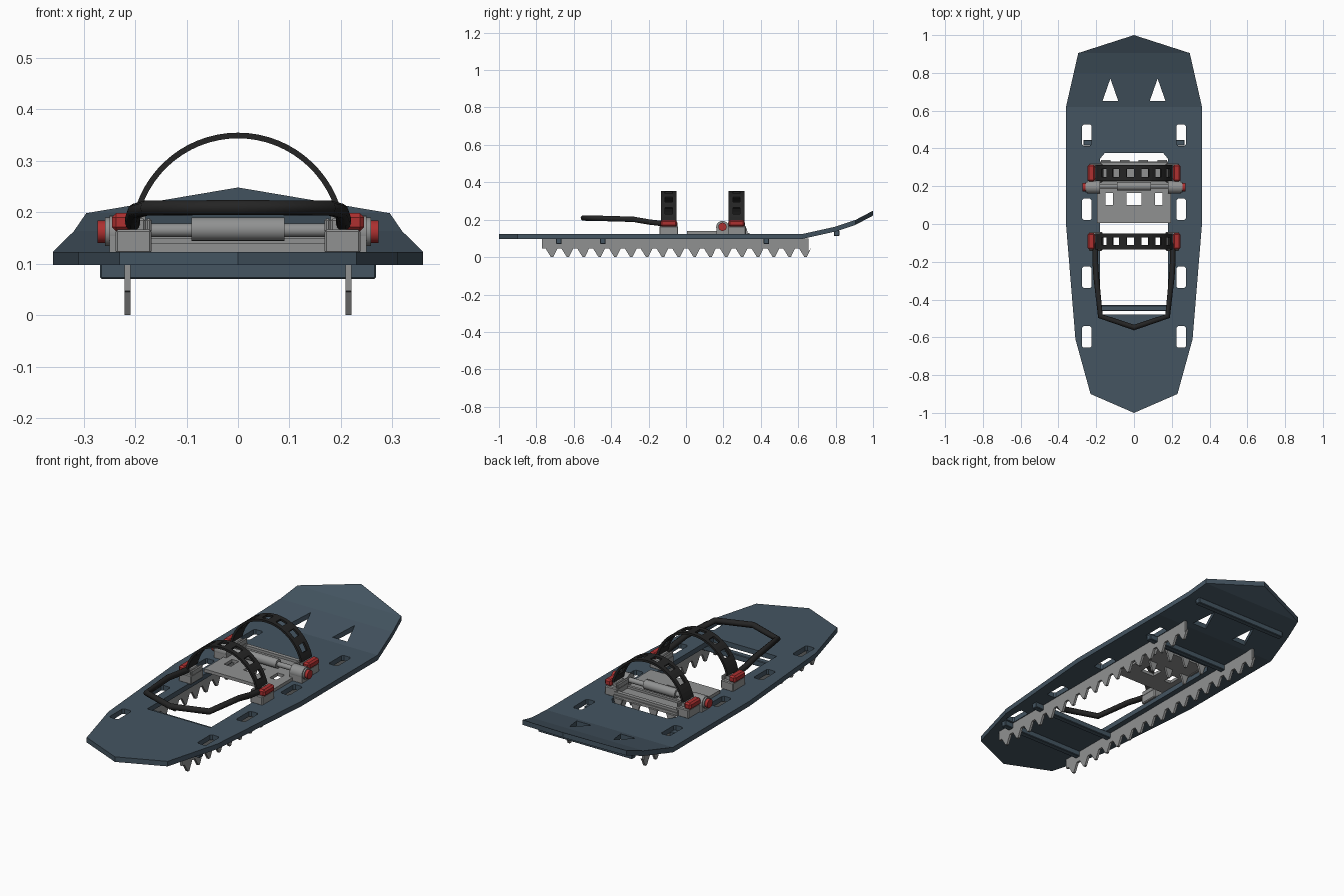
import bpy, bmesh, math
from mathutils import Matrix, Vector

if "Cube" in bpy.data.objects:
    bpy.data.objects.remove(bpy.data.objects["Cube"])


def material(name, rgb):
    m = bpy.data.materials.new(name)
    m.use_nodes = True
    m.diffuse_color = (*rgb, 1)
    m.node_tree.nodes["Principled BSDF"].inputs["Base Color"].default_value = (*rgb, 1)
    return m


BLUE = material("slate_blue", (0.058, 0.09, 0.12))
GREY = material("metal_grey", (0.28, 0.285, 0.285))
BLACK = material("rubber_black", (0.018, 0.018, 0.018))
RED = material("buckle_red", (0.42, 0.03, 0.03))


def finish(bm, name, mat):
    bmesh.ops.recalc_face_normals(bm, faces=bm.faces)
    me = bpy.data.meshes.new(name)
    bm.to_mesh(me)
    bm.free()
    me.materials.append(mat)
    ob = bpy.data.objects.new(name, me)
    bpy.context.collection.objects.link(ob)
    return ob


def add_box(bm, x, y, z):
    """Box from (low, high) pairs."""
    size = Matrix.Diagonal((x[1] - x[0], y[1] - y[0], z[1] - z[0], 1))
    mid = Matrix.Translation(((x[0] + x[1]) / 2, (y[0] + y[1]) / 2, (z[0] + z[1]) / 2))
    return bmesh.ops.create_cube(bm, size=1, matrix=mid @ size)["verts"]


def boxes(name, mat, *parts, bevel=0):
    bm = bmesh.new()
    for p in parts:
        add_box(bm, *p)
    if bevel:
        bmesh.ops.bevel(bm, geom=bm.edges[:], offset=bevel, segments=1, affect='EDGES')
    return finish(bm, name, mat)


def extrude_profile(bm, pts, offset):
    f = bm.faces.new([bm.verts.new(p) for p in pts])
    r = bmesh.ops.extrude_face_region(bm, geom=[f])
    bmesh.ops.translate(bm, vec=offset, verts=[v for v in r["geom"] if isinstance(v, bmesh.types.BMVert)])


def x_cylinder(name, mat, x0, x1, y, z, r):
    bm = bmesh.new()
    place = Matrix.Translation(((x0 + x1) / 2, y, z)) @ Matrix.Rotation(math.pi / 2, 4, 'Y')
    bmesh.ops.create_cone(bm, cap_ends=True, segments=20, radius1=r, radius2=r, depth=abs(x1 - x0), matrix=place)
    ob = finish(bm, name, mat)
    for p in ob.data.polygons:
        p.use_smooth = len(p.vertices) == 4
    return ob


# Deck: flat body with an upturned toe
body = [(0, -1), (0.23, -0.9), (0.31, -0.61), (0.36, 0), (0.36, 0.62)]
toe = [(0.36, 0.62, 0.123), (0.319, 0.8, 0.163), (0.295, 0.905, 0.198)]
bm = bmesh.new()
right = [bm.verts.new((x, y, 0.123)) for x, y in body]
left = [bm.verts.new((-x, y, 0.123)) for x, y in body[1:]]
bm.faces.new(right + left[::-1])
a, b = right[-1], left[-1]
for x, y, z in toe[1:]:
    c, d = bm.verts.new((x, y, z)), bm.verts.new((-x, y, z))
    bm.faces.new((a, c, d, b))
    a, b = c, d
bm.faces.new((a, bm.verts.new((0, 1, 0.248)), b))
r = bmesh.ops.extrude_face_region(bm, geom=bm.faces[:])
bmesh.ops.translate(bm, vec=(0, 0, -0.026), verts=[v for v in r["geom"] if isinstance(v, bmesh.types.BMVert)])
deck = finish(bm, "deck", BLUE)

# Deck openings: foot opening, side slots and toe triangles
bm = bmesh.new()
half = [(0.18, -0.48), (0.18, 0.345), (0.155, 0.375)]
outline = half + [(-x, y) for x, y in half[::-1]]
extrude_profile(bm, [(x, y, 0) for x, y in outline], (0, 0, 0.4))
for s in (-1, 1):
    for y in (0.47, 0.078, -0.282, -0.598):
        slot = add_box(bm, (s * 0.25 - 0.025, s * 0.25 + 0.025), (y - 0.057, y + 0.057), (0, 0.4))
        edges = {e for v in slot for e in v.link_edges if abs(e.verts[0].co.z - e.verts[1].co.z) > 0.1}
        bmesh.ops.bevel(bm, geom=list(edges), offset=0.008, segments=1, affect='EDGES')
    tri = [(s * 0.125 + dx, y, 0) for dx, y in ((-0.042, 0.65), (0.042, 0.65), (0, 0.77))]
    extrude_profile(bm, tri, (0, 0, 0.4))
cutter = finish(bm, "deck_cutter", BLUE)
cutter.hide_render = True
mod = deck.modifiers.new("openings", 'BOOLEAN')
mod.object, mod.operation, mod.solver = cutter, 'DIFFERENCE', 'EXACT'
bpy.context.view_layer.update()
cut_mesh = bpy.data.meshes.new_from_object(deck.evaluated_get(bpy.context.evaluated_depsgraph_get()))
deck.modifiers.clear()
deck.data = cut_mesh
bpy.data.objects.remove(cutter)

# Cross ribs under the deck
for i, (y, z) in enumerate(((-0.68, 0.07), (-0.445, 0.07), (0.43, 0.07), (0.805, 0.112))):
    boxes(f"cross_rib_{i + 1}", BLUE, ((-0.268, 0.268), (y - 0.015, y + 0.015), (z, z + 0.03)), bevel=0.003)

# Serrated traction rails
PITCH = 0.0847
profile = [(-0.77, 0.099), (-0.77, 0.047)]
for i in range(17):
    y = -0.716 + i * PITCH
    profile += [(y - 0.034, 0.045), (y - 0.006, 0), (y + 0.006, 0), (y + 0.028, 0.045)]
profile += [(0.655, 0.03), (0.655, 0.099)]
for side, s in (("left", 1), ("right", -1)):
    bm = bmesh.new()
    extrude_profile(bm, [(s * 0.215 - 0.006, y, z) for y, z in profile], (0.012, 0, 0))
    finish(bm, f"traction_rail_{side}", GREY)

# Foot plate with windows, front tray and lip
boxes("foot_plate", GREY,
      ((-0.197, 0.197), (0.005, 0.1), (0.123, 0.139)),
      ((-0.197, 0.197), (0.165, 0.225), (0.123, 0.139)),
      *[((min(s * a, s * b), max(s * a, s * b)), (0.1, 0.165), (0.123, 0.139))
        for s in (-1, 1) for a, b in ((0.04, 0.11), (0.15, 0.197))])
boxes("front_tray", GREY, ((-0.18, 0.18), (0.225, 0.33), (0.123, 0.139)),
      ((-0.18, 0.18), (0.305, 0.325), (0.139, 0.152)), ((-0.18, 0.18), (0.222, 0.236), (0.139, 0.15)))

# Toe claws hanging below the tray
bm = bmesh.new()
for x in (-0.15, -0.05, 0.05, 0.15):
    for y in (0.2, 0.33):
        claw = [(x - 0.025, y, 0.128), (x + 0.025, y, 0.128), (x + 0.006, y, 0.072), (x - 0.006, y, 0.072)]
        extrude_profile(bm, claw, (0, 0.01, 0))
finish(bm, "toe_claws", GREY)

# Pivot axle
x_cylinder("axle", GREY, -0.245, 0.245, 0.2, 0.165, 0.013)
x_cylinder("axle_sleeve", GREY, -0.09, 0.09, 0.2, 0.167, 0.023)


def strap(name, y):
    """Arched strap with a row of holes."""
    radius, centre, span, n = 0.2035, 0.1455, math.radians(77), 28
    bm = bmesh.new()
    rows = []
    for i in range(n + 1):
        t = span * (2 * i / n - 1)
        p = Vector((radius * math.sin(t), y, centre + radius * math.cos(t)))
        rows.append([bm.verts.new(p + Vector((0, dy, 0))) for dy in (-0.042, -0.02, 0.02, 0.042)])
    for i in range(n):
        for j in range(3):
            # holes take every other pair of segments
            if j == 1 and i % 4 in (0, 1) and 3 < i < n - 2:
                continue
            bm.faces.new((rows[i][j], rows[i + 1][j], rows[i + 1][j + 1], rows[i][j + 1]))
    ob = finish(bm, name, BLACK)
    mod = ob.modifiers.new("thickness", 'SOLIDIFY')
    mod.thickness, mod.offset = 0.011, 0


# Straps, strap blocks and buckles
for end, y in (("rear", -0.092), ("front", 0.27)):
    strap(f"{end}_strap", y)
    for side, s in (("left", 1), ("right", -1)):
        def span(a, b):
            return (min(s * a, s * b), max(s * a, s * b))
        boxes(f"{end}_strap_block_{side}", GREY,
              (span(0.168, 0.238), (y - 0.05, y + 0.05), (0.12, 0.166)),
              (span(0.168, 0.18), (y - 0.046, y + 0.046), (0.16, 0.188)),
              (span(0.18, 0.21), (y - 0.03, y + 0.03), (0.16, 0.188)), bevel=0.004)
        boxes(f"{end}_buckle_{side}", RED,
              (span(0.207, 0.245), (y - 0.044, y + 0.044), (0.163, 0.198)), bevel=0.008)

# Pivot brackets and red knobs
for side, s in (("left", 1), ("right", -1)):
    x_cylinder(f"pivot_housing_{side}", GREY, s * 0.18, s * 0.25, 0.195, 0.16, 0.034)
    boxes(f"pivot_bracket_{side}", GREY,
          ((s * 0.215 - 0.035, s * 0.215 + 0.035), (0.162, 0.228), (0.12, 0.16)))
    x_cylinder(f"pivot_cap_{side}", GREY, s * 0.25, s * 0.258, 0.195, 0.162, 0.028)
    x_cylinder(f"pivot_knob_{side}", RED, s * 0.257, s * 0.273, 0.195, 0.162, 0.022)

# Heel loop
path = [(0.205, -0.1, 0.176), (0.205, -0.2, 0.188), (0.2, -0.28, 0.202), (0.178, -0.488, 0.208), (0, -0.548, 0.209)]
path += [(-x, y, z) for x, y, z in path[-2::-1]]
curve = bpy.data.curves.new("heel_loop", 'CURVE')
curve.dimensions = '3D'
curve.bevel_depth, curve.bevel_resolution, curve.use_fill_caps = 0.015, 3, True
line = curve.splines.new('POLY')
line.points.add(len(path) - 1)
for p, co in zip(line.points, path):
    p.co = (*co, 1)
curve.materials.append(BLACK)
bpy.context.collection.objects.link(bpy.data.objects.new("heel_loop", curve))
